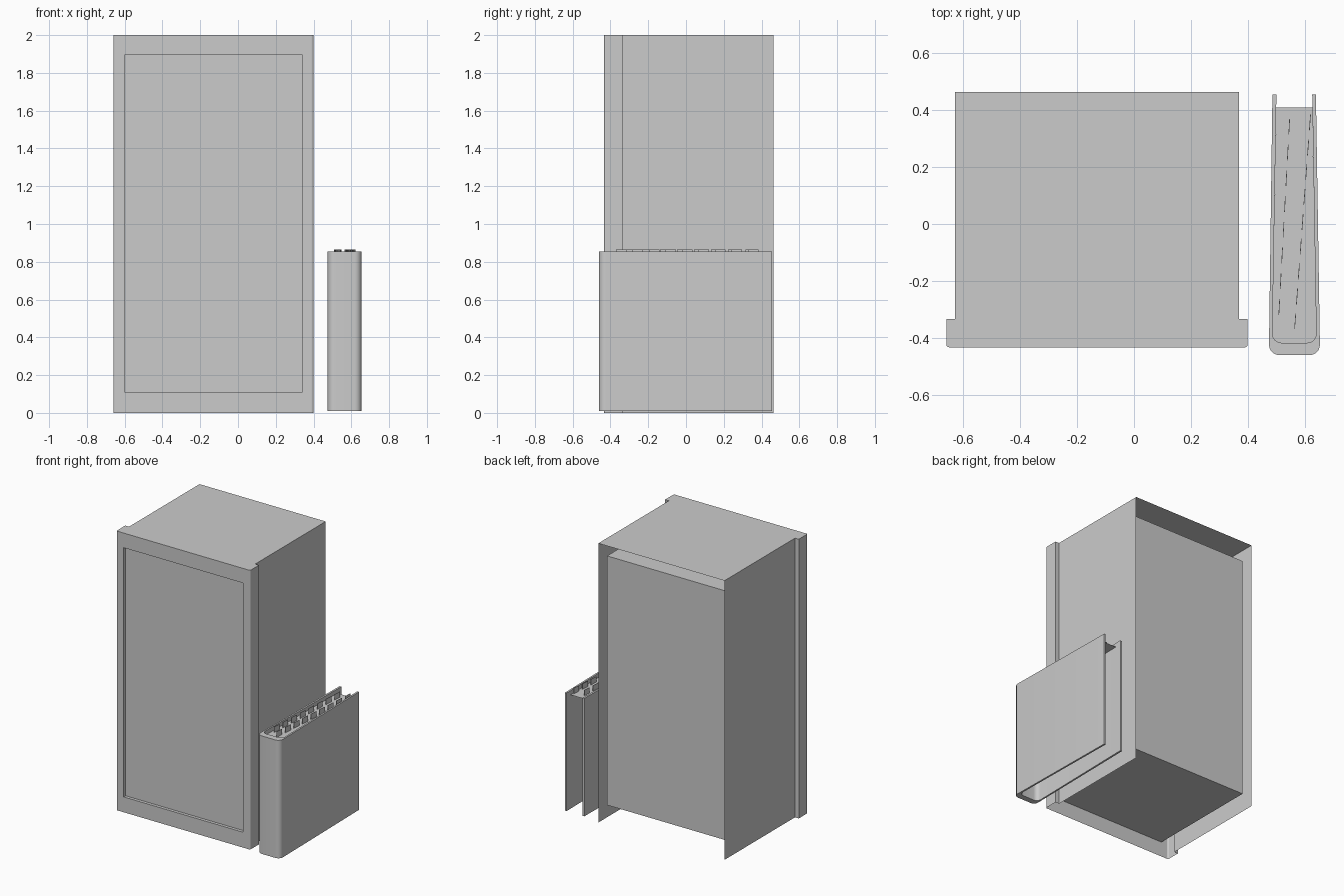
import bpy, bmesh, math

if "Cube" in bpy.data.objects:
    bpy.data.objects.remove(bpy.data.objects["Cube"])


def make(name, verts, faces, smooth=False):
    me = bpy.data.meshes.new(name)
    me.from_pydata(verts, [], faces)
    bm = bmesh.new()
    bm.from_mesh(me)
    bmesh.ops.remove_doubles(bm, verts=bm.verts, dist=1e-5)
    bmesh.ops.recalc_face_normals(bm, faces=bm.faces)
    bm.to_mesh(me)
    bm.free()
    ob = bpy.data.objects.new(name, me)
    bpy.context.collection.objects.link(ob)
    if smooth:
        bpy.ops.object.select_all(action='DESELECT')
        bpy.context.view_layer.objects.active = ob
        ob.select_set(True)
        bpy.ops.object.shade_smooth_by_angle(angle=math.radians(35))
    return ob


def arc(cx, cy, r, a0, a1, n=6):
    return [(cx + r * math.cos(math.radians(a0 + (a1 - a0) * i / n)),
             cy + r * math.sin(math.radians(a0 + (a1 - a0) * i / n))) for i in range(n + 1)]


# Cabinet shell: thin sheet, open at the back and underneath
FRONT, H = -0.434, 2.0
right = [(0.37, 0.464), (0.37, -0.334), (0.40, -0.334)] + arc(0.39, FRONT + 0.01, 0.01, 0, -90, 3)
left = [(-0.26 - x, y) for x, y in reversed(right)]
outline = right + left
n, nr = len(outline), len(right)
verts = [(x, y, 0) for x, y in outline] + [(x, y, H) for x, y in outline]
faces = [tuple(range(n, 2 * n))]
faces += [(i, i + 1, n + i + 1, n + i) for i in range(n - 1) if i != nr - 1]

# Door frame around the recessed panel
X0, X1, Z0, Z1, RECESS = -0.602, 0.342, 0.11, 1.895, 0.022
hole = [(X0, Z0), (X1, Z0), (X1, Z1), (X0, Z1)]
rim = [(-0.65, 0), (0.39, 0), (0.39, H), (-0.65, H)]
b = len(verts)
verts += [(x, FRONT, z) for x, z in rim] + [(x, FRONT, z) for x, z in hole]
verts += [(x, FRONT + RECESS, z) for x, z in hole]
for i in range(4):
    j = (i + 1) % 4
    faces += [(b + i, b + j, b + 4 + j, b + 4 + i),
              (b + 4 + i, b + 4 + j, b + 8 + j, b + 8 + i)]
make("cabinet_shell", verts, faces)


def box(name, x0, x1, y0, y1, z0, z1):
    v = [(x, y, z) for z in (z0, z1) for x, y in ((x0, y0), (x1, y0), (x1, y1), (x0, y1))]
    f = [(3, 2, 1, 0), (4, 5, 6, 7)] + [(i, (i + 1) % 4, 4 + (i + 1) % 4, 4 + i) for i in range(4)]
    return make(name, v, f)


# Inner box, its front is the recessed panel
box("inner_compartment", X0, X1, FRONT + RECESS, 0.405, Z0, Z1)

# Side unit: U-shaped wall, open at the back, top and bottom
r1, r2 = 0.036, 0.032
outer = ([(0.487, 0.455)] + arc(0.475 + r1, -0.461 + r1, r1, 180, 270)
         + arc(0.654 - r1, -0.461 + r1, r1, 270, 360) + [(0.640, 0.455)])
inner = ([(0.501, 0.455)] + arc(0.487 + r2, -0.418 + r2, r2, 180, 270)
         + arc(0.641 - r2, -0.418 + r2, r2, 270, 360) + [(0.627, 0.455)])
m = len(outer)
zb, zt = 0.01, 0.855
verts = [(x, y, z) for ring in (outer, inner) for z in (zb, zt) for x, y in ring]
faces = []
for i in range(m - 1):
    faces += [(i, i + 1, m + i + 1, m + i),
              (2 * m + i, 3 * m + i, 3 * m + i + 1, 2 * m + i + 1),
              (m + i, m + i + 1, 3 * m + i + 1, 3 * m + i),
              (i, 2 * m + i, 2 * m + i + 1, i + 1)]
for i in (0, m - 1):
    faces.append((i, m + i, 3 * m + i, 2 * m + i))
make("side_wall", verts, faces, smooth=True)

# Thin lid sunk inside the wall
LID = 0.825
lid = [(0.5003, 0.41)] + inner[1:-1] + [(0.6277, 0.41)]
make("side_lid", [(x, y, LID) for x, y in lid], [tuple(range(m))])

# Two slanting rows of small upright plates on the lid
verts, faces = [], []
for xa, ya, xb, yb, count in ((0.546, 0.342, 0.511, -0.292, 8), (0.619, 0.357, 0.567, -0.342, 9)):
    for i in range(count):
        t = i / (count - 1)
        x, y = xa + (xb - xa) * t, ya + (yb - ya) * t
        slope = (xb - xa) / (yb - ya)
        k = len(verts)
        for z in (LID, 0.865):
            for sx, sy in ((-1, -1), (1, -1), (1, 1), (-1, 1)):
                verts.append((x + sx * 0.0012 + sy * 0.028 * slope, y + sy * 0.028, z))
        faces.append((k + 4, k + 5, k + 6, k + 7))
        faces += [(k + a, k + (a + 1) % 4, k + 4 + (a + 1) % 4, k + 4 + a) for a in range(4)]
make("lid_plates", verts, faces)
